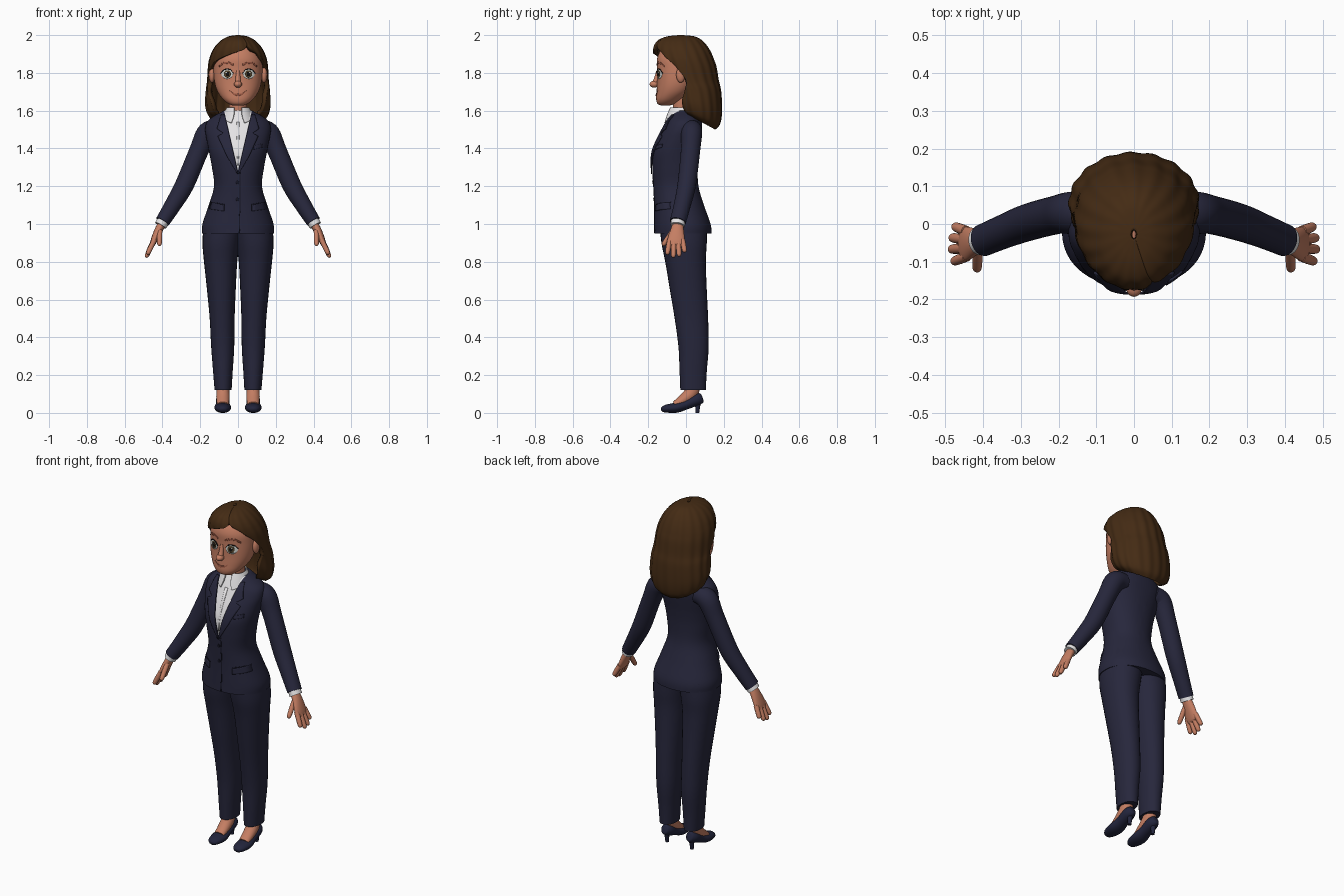
import bpy
import bmesh
from math import sin, cos, pi, radians, copysign
from mathutils import Vector
from mathutils.bvhtree import BVHTree

default_cube = bpy.data.objects.get("Cube")
if default_cube:
    bpy.data.objects.remove(default_cube, do_unlink=True)


def make_material(name, *rgb):
    mat = bpy.data.materials.new(name)
    mat.use_nodes = True
    colour = (*rgb, 1)
    mat.diffuse_color = colour
    shader = mat.node_tree.nodes["Principled BSDF"]
    shader.inputs["Base Color"].default_value = colour
    shader.inputs["Roughness"].default_value = 0.8
    return mat


NAVY = make_material("navy_suit", .02, .02, .045)
SEAM = make_material("dark_seam", .008, .008, .018)
SHOE = make_material("shoe_navy", .016, .018, .045)
SKIN = make_material("warm_skin", .56, .21, .125)
LIP = make_material("lip_and_brow", .32, .095, .055)
HAIR = make_material("brown_hair", .058, .024, .007)
SHIRT = make_material("white_shirt", .78, .77, .78)
EYE = make_material("eye_white", .72, .74, .7)
IRIS = make_material("brown_iris", .09, .06, .025)
BLACK = make_material("black_pupil", .006, .005, .005)

created = []
SIDES = (("left", 1), ("right", -1))


def finish(name, bm, *mats):
    mesh = bpy.data.meshes.new(name)
    bm.to_mesh(mesh)
    bm.free()
    for mat in mats:
        mesh.materials.append(mat)
    obj = bpy.data.objects.new(name, mesh)
    bpy.context.collection.objects.link(obj)
    created.append(obj)
    return obj


def spline(keys, steps=6):
    """Smooth curve through tuples of any length."""
    keys = [tuple(k) for k in keys]
    padded = [keys[0]] + keys + [keys[-1]]
    out = []
    for a, b, c, d in zip(padded, padded[1:], padded[2:], padded[3:]):
        for i in range(steps):
            t = i / steps
            out.append([q + t / 2 * (r - p + t * (2 * p - 5 * q + 4 * r - s + t * (3 * (q - r) + s - p)))
                        for p, q, r, s in zip(a, b, c, d)])
    return out + [list(keys[-1])]


def skin_grid(bm, rows, closed):
    grid = [[bm.verts.new(co) for co in row] for row in rows]
    for low, high in zip(grid, grid[1:]):
        n = len(low)
        for i in range(n if closed else n - 1):
            j = (i + 1) % n
            bm.faces.new((low[i], low[j], high[j], high[i]))
    return grid


def tube(name, keys, mat, ref=(1, 0, 0), flat=False, power=2.0, sides=28, side=1, keep=False):
    """Sweep oval rings: key = x, y, z, radius along ref, radius across it."""
    path = spline(keys)
    centres = [Vector((side * p[0], p[1], p[2])) for p in path]
    rows = []
    for i, p in enumerate(path):
        tangent = centres[min(i + 1, len(path) - 1)] - centres[max(i - 1, 0)]
        tangent = Vector((0, 0, 1)) if flat else tangent.normalized()
        u = Vector(ref)
        u = (u - tangent * u.dot(tangent)).normalized()
        v = tangent.cross(u)
        row = []
        for k in range(sides):
            c, s = cos(2 * pi * k / sides), sin(2 * pi * k / sides)
            c, s = (copysign(abs(w) ** (2 / power), w) for w in (c, s))
            row.append(centres[i] + u * c * p[3] + v * s * p[4])
        rows.append(row)
    bm = bmesh.new()
    grid = skin_grid(bm, rows, True)
    for end in (grid[0], grid[-1]):
        bm.faces.new(end)
    bmesh.ops.recalc_face_normals(bm, faces=bm.faces)
    return bm if keep else finish(name, bm, mat)


def solid_sheet(name, rows, mat, thickness, ref):
    """Open sheet facing away from ref, thickened inward."""
    bm = bmesh.new()
    skin_grid(bm, rows, False)
    bm.normal_update()
    if sum(f.normal.dot(f.calc_center_median() - ref) * f.calc_area() for f in bm.faces) < 0:
        bmesh.ops.reverse_faces(bm, faces=bm.faces)
    obj = finish(name, bm, mat)
    solid = obj.modifiers.new("thickness", "SOLIDIFY")
    solid.thickness = thickness
    solid.offset = -1
    return obj


def shell(name, keys, mat, thickness, lift, ripple=0.0, columns=120):
    """Wrap with a front opening: key = z, half width, front y, back y, left and right opening angle."""
    rows = []
    for z, rx, front, back, left, right in spline(keys):
        start, stop = radians(left), 2 * pi - radians(right)
        row = []
        for i in range(columns + 1):
            a = start + (stop - start) * i / columns
            r = 1 + ripple * cos(17 * a + 5 * z)
            row.append(Vector((r * rx * sin(a),
                               (front + back) / 2 - r * (back - front) / 2 * cos(a),
                               z + lift(z, (1 + cos(a)) / 2))))
        rows.append(row)
    middle = sum((sum(r, Vector()) / len(r) for r in rows), Vector()) / len(rows)
    return solid_sheet(name, rows, mat, thickness, middle)


def surface_of(obj):
    mesh = obj.data
    return BVHTree.FromPolygons([v.co for v in mesh.vertices], [p.vertices for p in mesh.polygons])


def plate(name, edge_a, edge_b, surface, mat, lift=.004, side=1, across=6):
    """Thin sheet between two x, z outlines, laid on the front of a surface."""
    def subdivide(edge):
        pts = [Vector(p) for p in edge]
        return [p.lerp(q, t / 4) for p, q in zip(pts, pts[1:]) for t in range(4)] + [pts[-1]]
    rows = []
    for a, b in zip(subdivide(edge_a), subdivide(edge_b)):
        row = []
        for i in range(across + 1):
            x, z = a.lerp(b, i / across)
            hit = surface.ray_cast(Vector((side * x, -1, z)), Vector((0, 1, 0)))[0]
            hit = hit or surface.find_nearest(Vector((side * x, -.1, z)))[0]
            row.append(Vector((side * x, hit.y - lift, z)))
        rows.append(row)
    return solid_sheet(name, rows, mat, .006, Vector((0, 10, 1)))


def disc(name, x, z, rx, rz, surface, mat, lift, side=1):
    angles = [pi * i / 8 for i in range(9)]
    top, bottom = ([(x + rx * cos(a), z + s * rz * sin(a)) for a in angles] for s in (1, -1))
    return plate(name, top, bottom, surface, mat, lift, side)


def ball(name, location, scale, mat):
    bm = bmesh.new()
    bmesh.ops.create_uvsphere(bm, u_segments=24, v_segments=16, radius=1)
    bmesh.ops.scale(bm, vec=scale, verts=bm.verts)
    bmesh.ops.translate(bm, vec=location, verts=bm.verts)
    return finish(name, bm, mat)


def body_rings(profile):
    return [(0, (f + b) / 2, z, rx, (b - f) / 2) for z, rx, f, b in profile]


# Jacket body, with the shirt cut into the front as a V
jacket_profile = [(.95, .19, -.168, .135), (1, .188, -.167, .13), (1.1, .155, -.167, .095),
                  (1.2, .127, -.172, .066), (1.3, .138, -.178, .062), (1.38, .153, -.176, .068),
                  (1.45, .167, -.15, .078), (1.5, .174, -.125, .084), (1.54, .165, -.105, .085),
                  (1.57, .13, -.088, .078), (1.6, .075, -.07, .06)]
V_BOTTOM, V_SLOPE = 1.28, .23
bm = tube("jacket", body_rings(jacket_profile), NAVY, flat=True, power=2.2, sides=48, keep=True)
for way in (1, -1):
    bmesh.ops.bisect_plane(bm, geom=bm.verts[:] + bm.edges[:] + bm.faces[:],
                           plane_co=(0, 0, V_BOTTOM), plane_no=(way, 0, -V_SLOPE))
for face in bm.faces:
    mid = face.calc_center_median()
    if mid.y < -.03 and abs(mid.x) < V_SLOPE * (mid.z - V_BOTTOM):
        face.material_index = 1
jacket = finish("jacket", bm, NAVY, SHIRT)
chest = surface_of(jacket)

# Jacket closure, buttons and shirt placket
plate("jacket_front_edge", [(.008, 1.275), (.008, 1.1), (.004, .953)],
      [(.013, 1.275), (.013, 1.1), (.009, .953)], chest, SEAM, .002)
plate("shirt_placket", [(-.009, 1.54), (-.003, 1.31)], [(.009, 1.54), (.003, 1.31)], chest, SHIRT, .003)
for number, height in enumerate((1.22, 1.13)):
    disc(f"jacket_button_{number}", -.004, height, .009, .009, chest, SEAM, .005)

# Lapels and pockets
for label, s in SIDES:
    plate(f"{label}_lapel", [(0, 1.27), (.02, 1.36), (.043, 1.46), (.048, 1.48), (.054, 1.51), (.072, 1.58)],
          [(.004, 1.265), (.06, 1.36), (.108, 1.465), (.078, 1.482), (.112, 1.505), (.09, 1.58)],
          chest, NAVY, .009, s)
    plate(f"{label}_pocket_flap", [(.075, 1.1), (.145, 1.115)], [(.075, 1.068), (.155, 1.08)],
          chest, NAVY, .008, s)
    plate(f"{label}_pocket_seam", [(.073, 1.105), (.145, 1.12)], [(.073, 1.1), (.145, 1.115)],
          chest, SEAM, .003, s)
plate("breast_pocket", [(.085, 1.415), (.13, 1.425)], [(.085, 1.395), (.13, 1.405)], chest, NAVY, .007)

# Neck and shirt collar
tube("neck", [(0, 0, 1.5, .05, .05), (0, -.015, 1.58, .046, .052), (0, -.02, 1.7, .05, .05)], SKIN, flat=True)
shell("shirt_collar", [(1.565, .088, -.122, .066, 24, 24), (1.595, .072, -.103, .052, 17, 17),
                       (1.618, .059, -.086, .042, 20, 20)], SHIRT, .006,
      lambda z, f: -.035 * f ** 4 * (1.618 - z) / .053)

# Arms, hands, legs and shoes
for label, s in SIDES:
    tube(f"{label}_sleeve", [(.1, .03, 1.5, .05, .05), (.16, .03, 1.483, .056, .057), (.206, .024, 1.39, .051, .051),
                             (.282, .004, 1.21, .049, .05), (.345, -.02, 1.1, .045, .044),
                             (.4, -.043, 1.012, .043, .038)], NAVY, ref=(0, 1, 0), side=s)
    tube(f"{label}_shirt_cuff", [(.385, -.038, 1.035, .037, .033), (.41, -.045, .992, .038, .033)],
         SHIRT, ref=(0, 1, 0), side=s)
    tube(f"{label}_palm", [(.4, -.043, 1.005, .027, .022), (.422, -.047, .965, .036, .021),
                           (.442, -.052, .92, .045, .018), (.453, -.055, .893, .043, .014),
                           (.457, -.055, .882, .032, .007)], SKIN, ref=(0, 1, 0), side=s)
    digits = {"little_finger": ((.445, -.018, .915), (.477, -.006, .85)),
              "ring_finger": ((.447, -.041, .91), (.485, -.036, .828)),
              "middle_finger": ((.447, -.064, .91), (.487, -.067, .822)),
              "index_finger": ((.443, -.086, .915), (.48, -.1, .838)),
              "thumb": ((.414, -.068, .965), (.416, -.124, .885))}
    for finger, (root, tip) in digits.items():
        root, tip = Vector(root), Vector(tip)
        keys = [(*root.lerp(tip, t), .0135 * r, .0135 * r)
                for t, r in ((0, 1), (.5, 1), (.85, .9), (.96, .6), (1, .15))]
        tube(f"{label}_{finger}", keys, SKIN, ref=(0, 1, 0), sides=14, side=s)

    leg_profile = [(.12, .034, .124, -.03, .105), (.22, .028, .132, -.034, .11), (.35, .02, .142, -.04, .12),
                   (.5, .018, .15, -.06, .117), (.65, .012, .164, -.085, .11), (.8, .004, .18, -.11, .105),
                   (.9, -.01, .188, -.13, .11), (1, -.03, .182, -.14, .11)]
    tube(f"{label}_trouser_leg", [((i + o) / 2, (f + b) / 2, z, (o - i) / 2, (b - f) / 2)
                                  for z, i, o, f, b in leg_profile], NAVY, flat=True, power=2.15, side=s)
    tube(f"{label}_foot", [(.08, .04, .2, .034, .038), (.08, .033, .12, .034, .038), (.08, .0, .08, .035, .032),
                           (.08, -.06, .043, .03, .018)], SKIN, side=s)
    tube(f"{label}_shoe", [(.081, .088, .08, .008, .012), (.081, .082, .078, .022, .026),
                           (.081, .055, .07, .035, .032), (.081, .0, .045, .037, .027), (.081, -.05, .028, .044, .027),
                           (.081, -.1, .023, .037, .022), (.081, -.125, .018, .022, .014),
                           (.081, -.132, .016, .006, .005)], SHOE, side=s)
    tube(f"{label}_heel", [(.081, .062, .075, .024, .024), (.081, .062, .04, .014, .014),
                           (.081, .06, 0, .009, .01)], SHOE, flat=True, side=s)

# Head
head_profile = [(1.627, .025, -.13, -.09), (1.636, .05, -.15, -.06), (1.66, .08, -.158, -.02),
                (1.7, .108, -.156, .03), (1.75, .124, -.153, .06), (1.82, .13, -.153, .09),
                (1.88, .126, -.152, .1), (1.93, .1, -.125, .085), (1.965, .04, -.06, .04)]
head = tube("head", body_rings(head_profile), SKIN, flat=True, power=2.15, sides=40)
face_front = surface_of(head)
ball("nose_tip", (0, -.168, 1.74), (.021, .025, .018), SKIN)
tube("nose_bridge", [(0, -.145, 1.81, .01, .012), (0, -.155, 1.77, .013, .014), (0, -.167, 1.743, .015, .014)], SKIN)

# Facial features
smile = [(-.045, 1.706), (-.025, 1.693), (0, 1.689), (.025, 1.693), (.045, 1.706)]
plate("mouth", smile, [(x, z - .012 * (1 - (x / .046) ** 2)) for x, z in smile], face_front, LIP, .003)
for label, s in SIDES:
    disc(f"{label}_eye_white", .058, 1.795, .031, .027, face_front, EYE, .002, s)
    disc(f"{label}_iris", .056, 1.794, .018, .02, face_front, IRIS, .004, s)
    disc(f"{label}_pupil", .056, 1.794, .009, .011, face_front, BLACK, .006, s)
    disc(f"{label}_eye_glint", .062, 1.802, .004, .004, face_front, EYE, .008, s)
    lash = [(.026, 1.802), (.04, 1.819), (.058, 1.824), (.078, 1.818), (.093, 1.801)]
    plate(f"{label}_upper_lash", lash, [(x, z - .005) for x, z in lash], face_front, BLACK, .005, s)
    brow = [(.025, 1.848), (.05, 1.859), (.08, 1.856), (.1, 1.84)]
    plate(f"{label}_brow", brow, [(x, z - .01) for x, z in brow], face_front, LIP, .003, s)
    ball(f"{label}_ear", (s * .138, -.028, 1.79), (.017, .024, .042), SKIN)

# Shoulder-length hair with a side parting
hair_profile = [(1.5, .12, -.03, .155, 60, 60), (1.53, .155, -.06, .18, 55, 55), (1.6, .172, -.08, .19, 56, 56),
                (1.7, .168, -.1, .185, 70, 70), (1.76, .162, -.13, .172, 82, 82), (1.83, .158, -.155, .16, 70, 66),
                (1.87, .152, -.168, .147, 58, 44), (1.9, .142, -.174, .135, 48, 15),
                (1.925, .13, -.174, .122, 36, -15), (1.95, .112, -.166, .105, 25, -25),
                (1.975, .085, -.145, .08, 25, -25), (1.993, .05, -.1, .045, 25, -25), (2, .008, -.04, -.015, 25, -25)]
shell("hair", hair_profile, HAIR, .024,
      lambda z, f: .1 * f * min(1, max(0, (1.75 - z) / .25)), ripple=.014)

# Smooth shading with crisp edges
bpy.ops.object.select_all(action="DESELECT")
for obj in created:
    obj.select_set(True)
bpy.context.view_layer.objects.active = jacket
bpy.ops.object.shade_smooth_by_angle(angle=radians(40))
